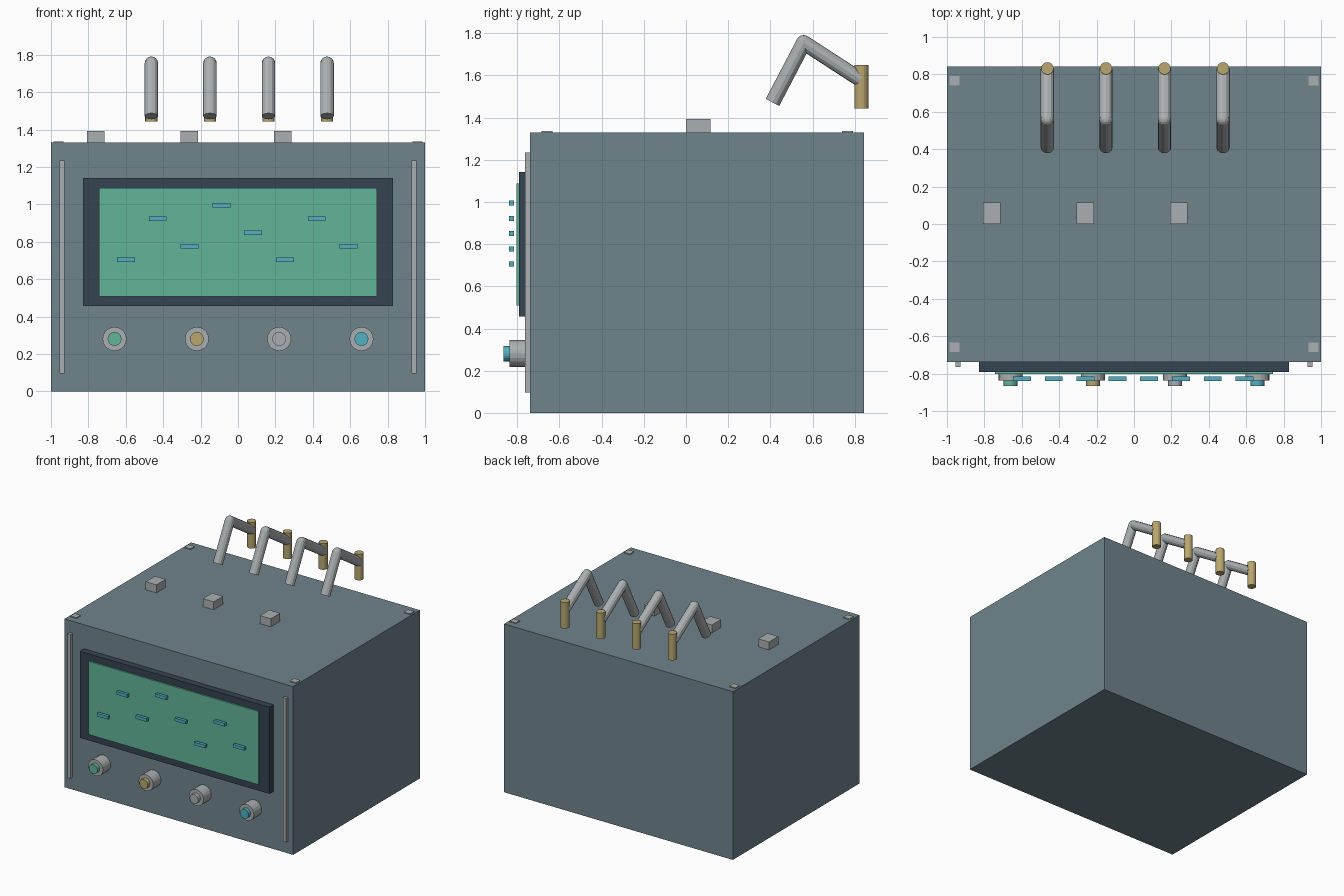
import bpy
from mathutils import Vector

cube = bpy.data.objects.get("Cube")
if cube:
    bpy.data.objects.remove(cube, do_unlink=True)


def material(name, rgb):
    m = bpy.data.materials.new(name)
    m.use_nodes = True
    m.diffuse_color = (*rgb, 1)
    m.node_tree.nodes["Principled BSDF"].inputs["Base Color"].default_value = (*rgb, 1)
    return m


SLATE = material("slate_blue", (0.16, 0.23, 0.262))
NAVY = material("dark_navy", (0.036, 0.058, 0.085))
GREEN = material("screen_green", (0.122, 0.46, 0.315))
GREY = material("light_grey", (0.41, 0.43, 0.44))
BRASS = material("brass", (0.48, 0.39, 0.16))
CYAN = material("cyan", (0.084, 0.435, 0.54))


def finish(name, mat):
    ob = bpy.context.object
    ob.name = name
    ob.data.materials.append(mat)
    return ob


def box(name, mat, x, y, z):
    """Box from (min, max) pairs on each axis."""
    spans = (x, y, z)
    bpy.ops.mesh.primitive_cube_add(size=1, location=[(a + b) / 2 for a, b in spans])
    ob = finish(name, mat)
    ob.scale = [b - a for a, b in spans]
    return ob


def rod(name, mat, start, end, radius, sides=16):
    """Cylinder between two points."""
    start, end = Vector(start), Vector(end)
    axis = end - start
    bpy.ops.mesh.primitive_cylinder_add(vertices=sides, radius=radius,
                                        depth=axis.length, location=(start + end) / 2)
    ob = finish(name, mat)
    ob.rotation_euler = axis.to_track_quat('Z', 'Y').to_euler()
    return ob


FRONT, BACK, TOP = -0.739, 0.843, 1.33

# Housing
box("housing", SLATE, (-1, 1), (FRONT, BACK), (0, TOP))

# Display: frame, screen and floating marks
box("screen_frame", NAVY, (-0.829, 0.829), (-0.791, FRONT), (0.456, 1.141))
box("screen", GREEN, (-0.743, 0.743), (-0.803, -0.78), (0.509, 1.088))
for i in range(8):
    x = -0.599 + 0.17 * i
    z = 0.705 + 0.0725 * (3 * i % 5)
    box(f"screen_mark_{i + 1}", CYAN, (x - 0.048, x + 0.048),
        (-0.839, -0.815), (z - 0.012, z + 0.012))

# Knobs with coloured caps
for i, mat in enumerate((GREEN, BRASS, GREY, CYAN)):
    x, z = -0.66 + 0.44 * i, 0.281
    rod(f"knob_{i + 1}", GREY, (x, FRONT, z), (x, -0.836, z), 0.064, 20)
    rod(f"knob_cap_{i + 1}", mat, (x, -0.83, z), (x, -0.865, z), 0.037, 20)

# Front rails and corner plates on the lid
for side, s in (("left", 1), ("right", -1)):
    box(f"{side}_rail", GREY, sorted((s * 0.928, s * 0.955)),
        (-0.764, FRONT), (0.096, 1.235))
    for end, y in (("front", -0.659), ("back", 0.766)):
        box(f"{side}_{end}_corner_plate", GREY, sorted((s * 0.933, s * 0.987)),
            (y - 0.026, y + 0.026), (TOP - 0.01, TOP + 0.007))

# Lid blocks
for i in range(3):
    x = -0.76 + 0.5 * i
    box(f"lid_block_{i + 1}", GREY, (x - 0.047, x + 0.047), (0, 0.116), (TOP, 1.393))

# Bent pipes with brass fittings
for i in range(4):
    x = -0.463 + 0.313 * i
    foot, bend, tip = (x, 0.41, 1.472), (x, 0.558, 1.755), (x, 0.828, 1.58)
    rod(f"pipe_lower_{i + 1}", GREY, foot, bend, 0.036, 12)
    rod(f"pipe_upper_{i + 1}", GREY, bend, tip, 0.036, 12)
    bpy.ops.mesh.primitive_uv_sphere_add(segments=12, ring_count=8, radius=0.036, location=bend)
    finish(f"pipe_bend_{i + 1}", GREY)
    rod(f"pipe_fitting_{i + 1}", BRASS, (x, 0.832, 1.444), (x, 0.832, 1.65), 0.033)
